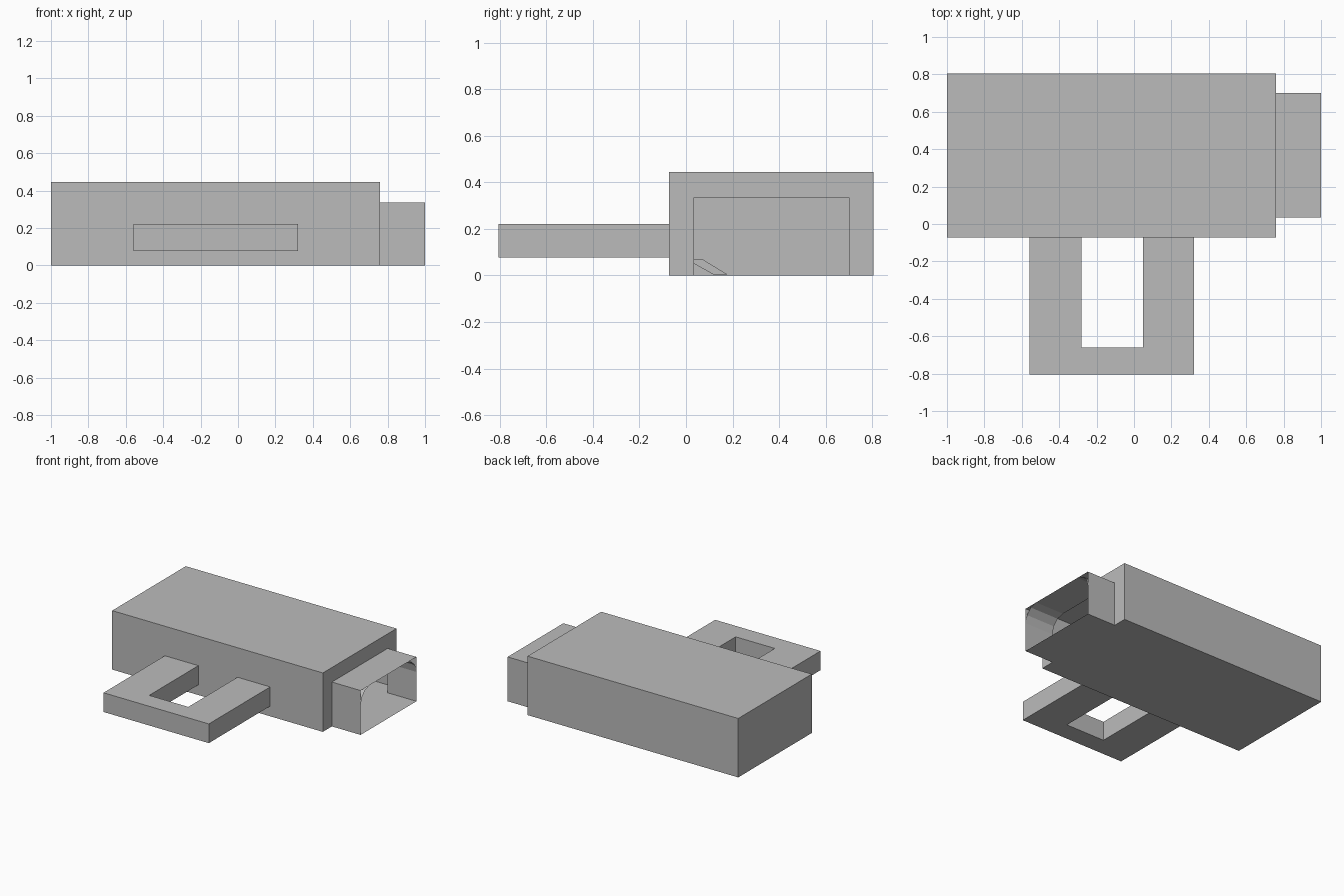
import bpy, bmesh, math

if "Cube" in bpy.data.objects:
    bpy.data.objects.remove(bpy.data.objects["Cube"])

grey = bpy.data.materials.new("plain grey")
grey.diffuse_color = (0.5, 0.5, 0.5, 1)
grey.use_nodes = True
grey.node_tree.nodes["Principled BSDF"].inputs["Base Color"].default_value = grey.diffuse_color


def finish(name, bm):
    me = bpy.data.meshes.new(name)
    bm.to_mesh(me)
    bm.free()
    me.materials.append(grey)
    ob = bpy.data.objects.new(name, me)
    bpy.context.collection.objects.link(ob)
    return ob


def strip(bm, profile, x0, x1):
    """Sweep an open or closed list of (y, z) points along x."""
    a = [bm.verts.new((x0, y, z)) for y, z in profile]
    b = [bm.verts.new((x1, y, z)) for y, z in profile]
    for i in range(len(a) - 1):
        bm.faces.new((a[i], a[i + 1], b[i + 1], b[i]))
    return a, b


def rect(y0, y1, z0, z1):
    return [(y0, z0), (y0, z1), (y1, z1), (y1, z0), (y0, z0)]


X0, X1, X2 = -1.0, 0.76, 1.0
Y0, Y1, H = -0.073, 0.805, 0.445
NY0, NY1, NH = 0.035, 0.70, 0.335

# Hollow main body: four sides, closed far end, end wall around the neck
bm = bmesh.new()
strip(bm, rect(Y0, Y1, 0, H), X0, X1)
bm.faces.new([bm.verts.new((X0, y, z)) for y, z in rect(Y0, Y1, 0, H)[:4]])
for y0, y1, z0, z1 in ((Y0, NY0, 0, H), (NY1, Y1, 0, H), (NY0, NY1, NH, H)):
    bm.faces.new([bm.verts.new((X1, y, z)) for y, z in reversed(rect(y0, y1, z0, z1)[:4])])
bmesh.ops.remove_doubles(bm, verts=bm.verts, dist=1e-4)
finish("main_body", bm)

# Open-ended neck
bm = bmesh.new()
strip(bm, rect(NY0, NY1, 0, NH), X1, X2)
bmesh.ops.remove_doubles(bm, verts=bm.verts, dist=1e-4)
finish("neck_shell", bm)

# Rounded corner linings inside the neck
bm = bmesh.new()
R = 0.113
for yc, s in ((NY0 + R, -1), (NY1 - R, 1)):
    pts = [(yc + s * R * math.cos(math.radians(t)), NH - R + R * math.sin(math.radians(t)))
           for t in (0, 30, 60, 90)]
    strip(bm, pts if s < 0 else pts[::-1], X1, X2)
finish("neck_arch", bm)

# U-shaped handle
bm = bmesh.new()
outline = [(-0.56, Y0), (-0.56, -0.805), (0.32, -0.805), (0.32, Y0),
           (0.047, Y0), (0.047, -0.66), (-0.28, -0.66), (-0.28, Y0)]
f = bm.faces.new([bm.verts.new((x, y, 0.077)) for x, y in outline])
ext = bmesh.ops.extrude_face_region(bm, geom=[f])["geom"]
bmesh.ops.translate(bm, vec=(0, 0, 0.145), verts=[v for v in ext if isinstance(v, bmesh.types.BMVert)])
bmesh.ops.recalc_face_normals(bm, faces=bm.faces)
finish("handle", bm)

# Small slanted flap on the floor inside the body
bm = bmesh.new()
bar = [(0.035, 0.05), (0.035, 0.07), (0.07, 0.07), (0.18, 0.003), (0.12, 0.003), (0.035, 0.05)]
a, b = strip(bm, bar, -0.05, 0.03)
bm.faces.new(a[:-1])
bm.faces.new(b[:-1][::-1])
bmesh.ops.remove_doubles(bm, verts=bm.verts, dist=1e-4)
bmesh.ops.recalc_face_normals(bm, faces=bm.faces)
finish("inner_flap", bm)
